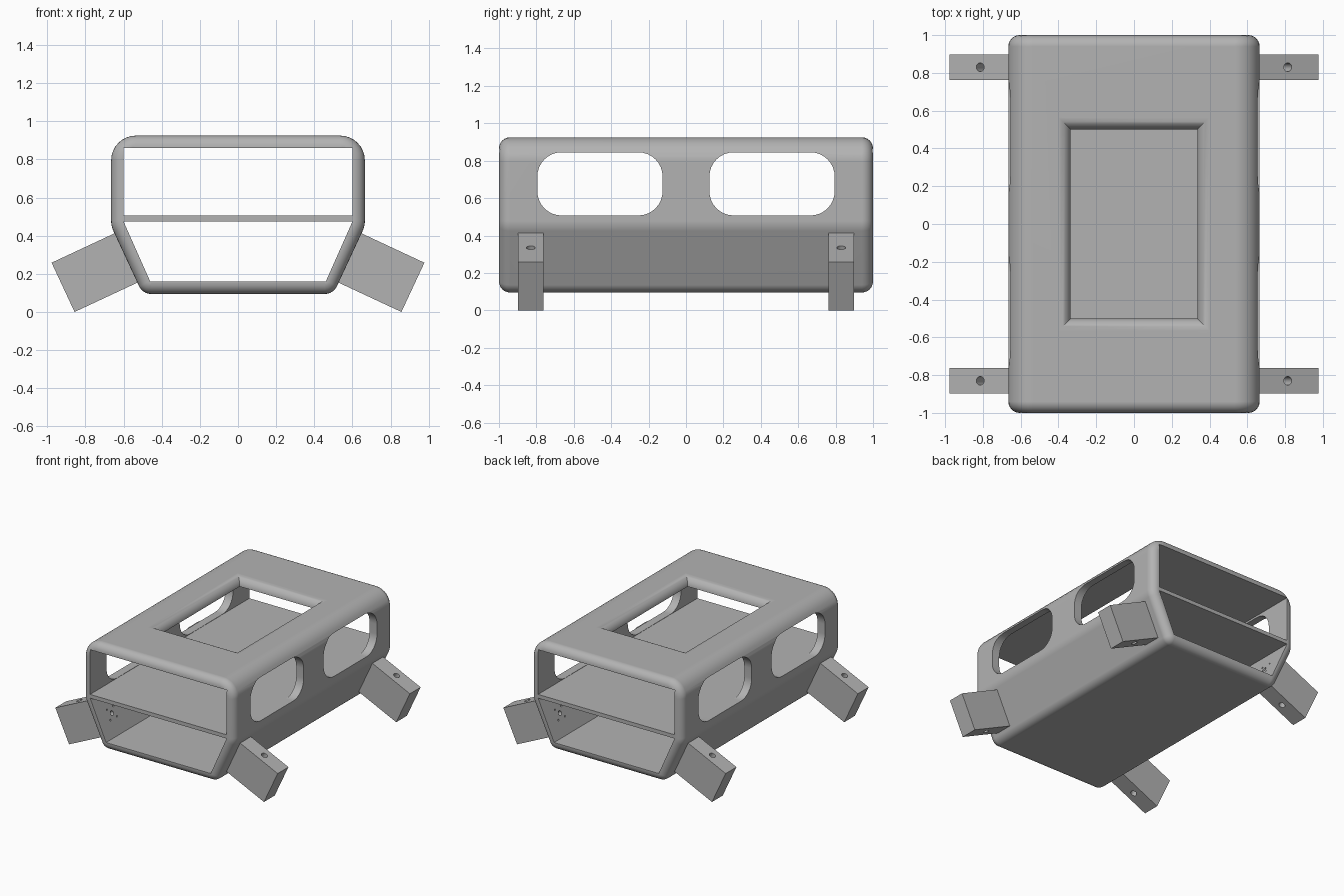
import bpy, bmesh, math
from mathutils import Matrix, Vector

cube = bpy.data.objects.get("Cube")
if cube:
    bpy.data.objects.remove(cube, do_unlink=True)

grey = bpy.data.materials.new("plain_grey")
grey.use_nodes = True
COLOUR = (0.45, 0.45, 0.45, 1)
grey.diffuse_color = COLOUR
grey.node_tree.nodes["Principled BSDF"].inputs["Base Color"].default_value = COLOUR


def finish(name, bm):
    bmesh.ops.recalc_face_normals(bm, faces=bm.faces)
    mesh = bpy.data.meshes.new(name)
    bm.to_mesh(mesh)
    bm.free()
    mesh.materials.append(grey)
    obj = bpy.data.objects.new(name, mesh)
    bpy.context.collection.objects.link(obj)
    return obj


def loft(name, rings):
    """Skin a list of equal-length rings and cap both ends."""
    bm = bmesh.new()
    loops = [[bm.verts.new(p) for p in ring] for ring in rings]
    n = len(loops[0])
    for a, b in zip(loops, loops[1:]):
        for i in range(n):
            j = (i + 1) % n
            bm.faces.new((a[i], a[j], b[j], b[i]))
    bm.faces.new(loops[0])
    bm.faces.new(loops[-1])
    return finish(name, bm)


def rounded(corners, radii, inset=0.0, steps=8):
    """Counter-clockwise convex outline with rounded corners, inset inwards."""
    pts = [Vector((u, v, 0)) for u, v in corners]
    out = []
    for i, p in enumerate(pts):
        back = (pts[i - 1] - p).normalized()
        ahead = (pts[(i + 1) % len(pts)] - p).normalized()
        half = back.angle(ahead) / 2
        r = radii[i]
        centre = p + (back + ahead).normalized() * max(r, inset + 0.004) / math.sin(half)
        n0 = Vector((-back.y, back.x, 0))
        n1 = Vector((ahead.y, -ahead.x, 0))
        for k in range(steps + 1):
            q = centre + n0.slerp(n1, k / steps) * max(r - inset, 0.004)
            out.append((q.x, q.y))
    return out


def prism(name, outline, y):
    return loft(name, [[(u, s, v) for u, v in outline] for s in (-y, y)])


def cylinder(name, radius, depth, matrix):
    bm = bmesh.new()
    bmesh.ops.create_cone(bm, cap_ends=True, segments=24, radius1=radius,
                          radius2=radius, depth=depth, matrix=matrix)
    return finish(name, bm)


def carve(obj, cutters):
    """Subtract each cutter, bake the result and remove the cutters."""
    for c in cutters:
        c.hide_render = True
        mod = obj.modifiers.new("cut", 'BOOLEAN')
        mod.operation = 'DIFFERENCE'
        mod.solver = 'EXACT'
        mod.object = c
    dg = bpy.context.evaluated_depsgraph_get()
    baked = bpy.data.meshes.new_from_object(obj.evaluated_get(dg))
    obj.modifiers.clear()
    obj.data = baked
    for c in cutters:
        bpy.data.objects.remove(c, do_unlink=True)


def smooth(obj):
    bpy.ops.object.select_all(action='DESELECT')
    obj.select_set(True)
    bpy.context.view_layer.objects.active = obj
    bpy.ops.object.shade_smooth_by_angle(angle=math.radians(30))
    mod = obj.modifiers.new("weighted_normals", 'WEIGHTED_NORMAL')
    mod.keep_sharp = True


# Shell: rounded outline lofted along y with rounded ends
TOP, END_R = 0.925, 0.06
half_outline = [(0.5, 0.095), (0.665, 0.45), (0.665, TOP)]
outline = half_outline + [(-x, z) for x, z in reversed(half_outline)]
radii = [0.07, 0.13, 0.13, 0.13, 0.13, 0.07]
rings = []
for k in range(7):
    t = math.radians(15 * k)
    y = 1 - END_R + END_R * math.cos(t)
    ring = rounded(outline, radii, END_R * (1 - math.sin(t)))
    rings.append([(x, -y, z) for x, z in ring])
rings += [[(x, -y, z) for x, y, z in ring] for ring in reversed(rings)]
shell = loft("shell", rings)

# Upper and lower bays, leaving the shelf between them
cutters = [
    prism("upper_bay", [(-0.6, 0.505), (0.6, 0.505), (0.6, 0.86), (-0.6, 0.86)], 1.2),
    prism("lower_bay", [(-0.46, 0.16), (0.46, 0.16), (0.6, 0.475), (-0.6, 0.475)], 1.2),
]

# Side windows, cut straight across
for s in (-1, 1):
    c = 0.46 * s
    win = rounded([(c - 0.335, 0.507), (c + 0.335, 0.507),
                   (c + 0.335, 0.845), (c - 0.335, 0.845)], [0.13] * 4)
    cutters.append(loft("window", [[(x, y, z) for y, z in win] for x in (-1, 1)]))

# Roof opening with a rolled-in edge
ROLL = 0.068


def rect(grow, z):
    x, y = 0.335 + grow, 0.5 + grow
    return [(-x, -y, z), (x, -y, z), (x, y, z), (-x, y, z)]


roof = [rect(0, 0.7)]
for k in range(9):
    t = math.pi / 2 * k / 8
    roof.append(rect(ROLL * (1 - math.cos(t)), TOP + 0.0003 - ROLL + ROLL * math.sin(t)))
roof.append(rect(ROLL, 1.1))
cutters.append(loft("roof_opening", roof))

# Legs at the four corners, square to the sloping walls
TILT = Matrix.Rotation(math.radians(25), 4, 'Y')
LENGTH, WIDTH, HEIGHT = 0.385, 0.135, 0.285
legs = []
for side, turn in (("left", 0), ("right", math.pi)):
    for end, y in (("front", -0.83), ("back", 0.83)):
        # frame at the outer end of the leg, x pointing outwards
        frame = (Matrix.Translation((0, y, 0)) @ Matrix.Rotation(turn, 4, 'Z')
                 @ Matrix.Translation((0.917, 0, 0.1295)) @ TILT)
        bm = bmesh.new()
        bmesh.ops.create_cube(bm, size=1, matrix=frame
                              @ Matrix.Translation((-LENGTH / 2, 0, 0))
                              @ Matrix.Diagonal((LENGTH, WIDTH, HEIGHT, 1)))
        leg = finish(f"{end}_{side}_leg", bm)
        hole = cylinder("pin_hole", 0.023, 0.5, frame @ Matrix.Translation((-0.18, 0, 0)))
        carve(leg, [hole])
        legs.append(leg)

        # fixing holes through the wall behind the leg
        wall = frame @ Matrix.Translation((-0.4, 0, 0)) @ Matrix.Rotation(math.pi / 2, 4, 'Y')
        cutters.append(cylinder("centre_hole", 0.018, 0.14, wall))
        for a in (-0.04, 0.04):
            for b in (-0.04, 0.04):
                cutters.append(cylinder("screw_hole", 0.007, 0.14,
                                        wall @ Matrix.Translation((a, b, 0))))

carve(shell, cutters)
for obj in [shell] + legs:
    smooth(obj)
